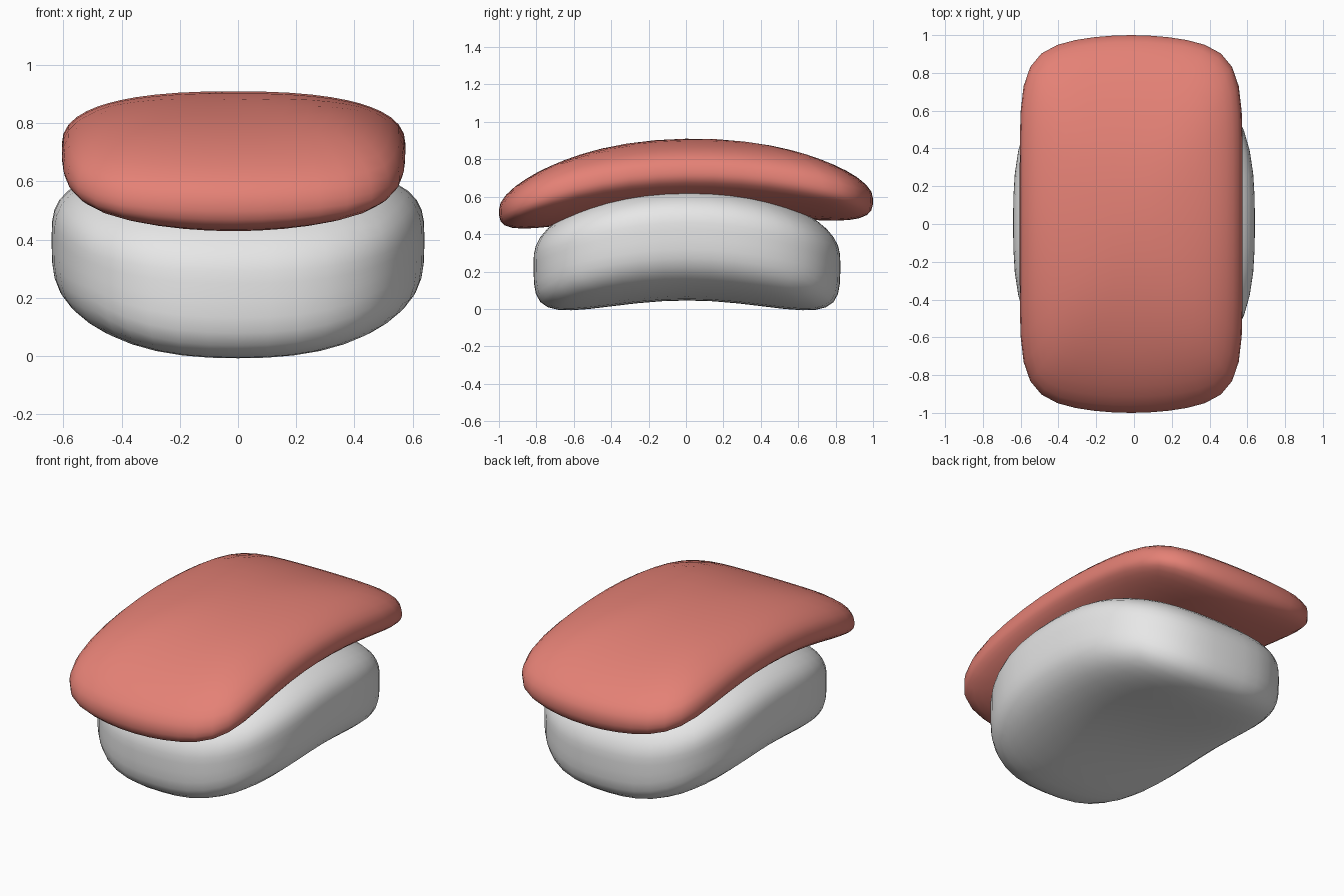
import bpy, bmesh

if "Cube" in bpy.data.objects:
    bpy.data.objects.remove(bpy.data.objects["Cube"])


def material(name, color):
    m = bpy.data.materials.new(name)
    m.diffuse_color = (*color, 1.0)
    m.use_nodes = True
    m.node_tree.nodes["Principled BSDF"].inputs["Base Color"].default_value = m.diffuse_color
    return m


def pillow(name, half, center, plan_n, up, down, bend, mat,
           tilt=0.0, belly=0.0, bulge=0.0, lift=0.0):
    """Rounded, arched block. up / down = (height, roundness exponent) from the mid line."""
    bm = bmesh.new()
    bmesh.ops.create_cube(bm, size=2.0)
    bmesh.ops.subdivide_edges(bm, edges=bm.edges[:], cuts=11, use_grid_fill=True)
    for v in bm.verts:
        x, y, z = v.co
        h, n = up if z >= 0 else down
        # push the cube grid onto the rounded block
        plan = (abs(x) ** plan_n + abs(y) ** plan_n) ** (1 / plan_n)
        s = 1 / (plan ** n + abs(z) ** n) ** (1 / n)
        x, y, z = x * s, y * s, z * s
        # rounder ends, fuller underside along the middle
        yb = y * (1 - bulge * x * x)
        if z < 0:
            h *= 1 - belly * x * x
        # arch along the length, sides slightly raised
        mid = center[2] - bend * y * y + tilt * (y + y ** 3) / 2 + lift * x * x
        v.co = (center[0] + half[0] * x, center[1] + half[1] * yb, mid + h * z)
    bmesh.ops.recalc_face_normals(bm, faces=bm.faces[:])
    for f in bm.faces:
        f.smooth = True
    mesh = bpy.data.meshes.new(name)
    bm.to_mesh(mesh)
    bm.free()
    mesh.materials.append(mat)
    ob = bpy.data.objects.new(name, mesh)
    bpy.context.collection.objects.link(ob)
    return ob


white = material("rice_white", (0.8, 0.8, 0.8))
pink = material("fish_pink", (0.78, 0.22, 0.18))

# Rice block
pillow("rice_block", (0.64, 0.82), (0.0, 0.005, 0.40), 2.9,
       (0.25, 2.9), (0.355, 4.0), 0.15, white, belly=0.15, bulge=0.03, lift=0.02)

# Fish slice draped over the rice
pillow("fish_slice", (0.59, 1.0), (-0.015, 0.0, 0.70), 7.0,
       (0.21, 2.2), (0.195, 3.2), 0.14, pink,
       tilt=0.03, belly=0.45, bulge=0.1, lift=0.03)
